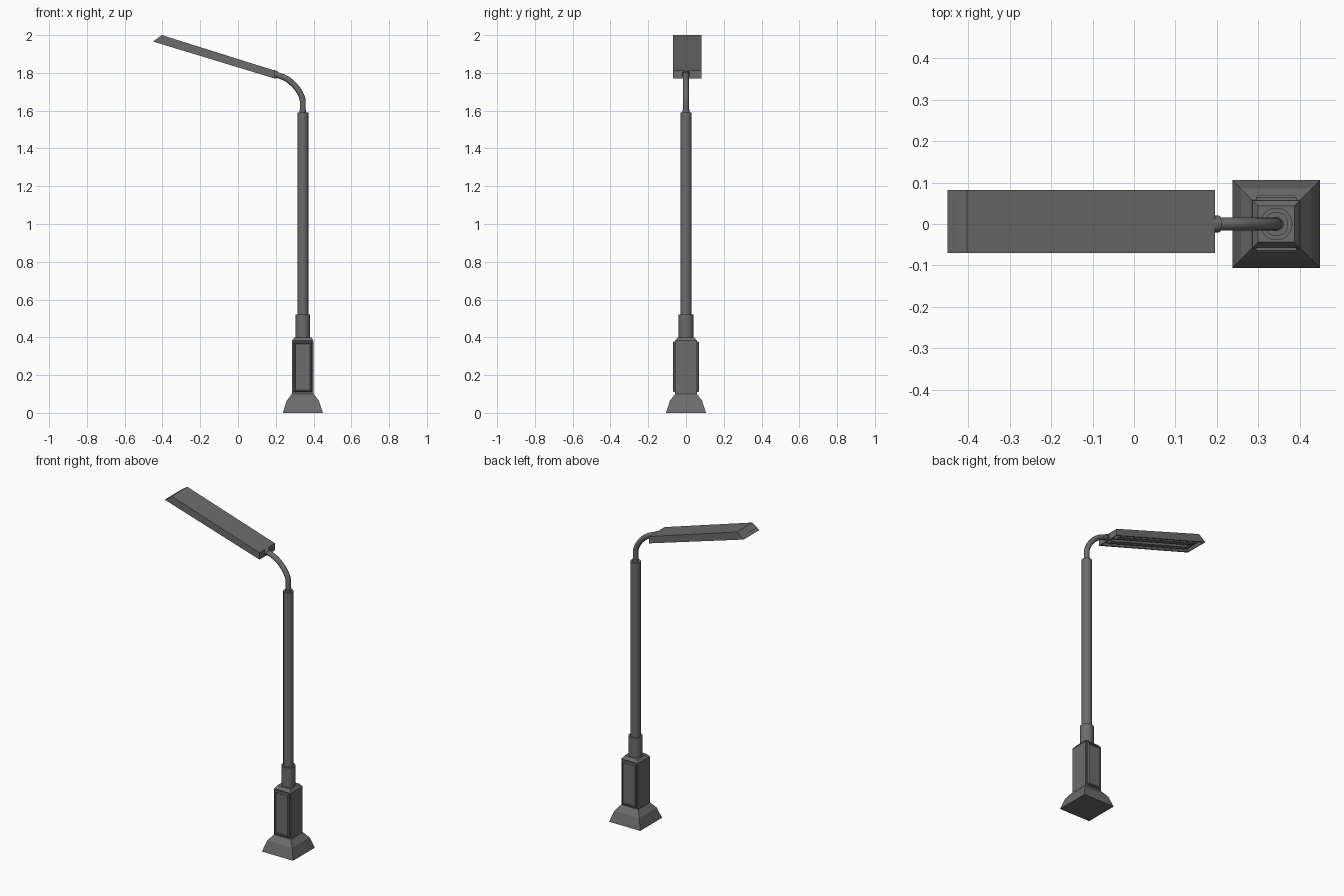
import bpy, bmesh, math
from mathutils import Vector, Matrix

if "Cube" in bpy.data.objects:
    bpy.data.objects.remove(bpy.data.objects["Cube"])

CX = 0.343  # post axis
METAL = bpy.data.materials.new("dark_metal")
METAL.diffuse_color = (0.15, 0.15, 0.15, 1)
METAL.use_nodes = True
METAL.node_tree.nodes["Principled BSDF"].inputs["Base Color"].default_value = METAL.diffuse_color


def finish(name, bm, smooth=False):
    bmesh.ops.recalc_face_normals(bm, faces=bm.faces)
    me = bpy.data.meshes.new(name)
    bm.to_mesh(me)
    bm.free()
    me.materials.append(METAL)
    ob = bpy.data.objects.new(name, me)
    bpy.context.collection.objects.link(ob)
    if smooth:
        bpy.context.view_layer.objects.active = ob
        ob.select_set(True)
        bpy.ops.object.shade_smooth_by_angle(angle=math.radians(35))
        ob.select_set(False)
    return ob


def loft(rings):
    bm = bmesh.new()
    loops = [[bm.verts.new(p) for p in r] for r in rings]
    n = len(loops[0])
    for a, b in zip(loops, loops[1:]):
        for i in range(n):
            bm.faces.new((a[i], a[(i + 1) % n], b[(i + 1) % n], b[i]))
    bm.faces.new(loops[0])
    bm.faces.new(loops[-1])
    return bm


def square(h, z):
    return [(CX + sx * h, sy * h, z) for sx, sy in ((-1, -1), (1, -1), (1, 1), (-1, 1))]


def circle(r, z, n=24):
    return [(CX + r * math.cos(math.tau * i / n), r * math.sin(math.tau * i / n), z) for i in range(n)]


# Square foot and pedestal
finish("foot", loft([square(0.106, 0), square(0.085, 0.065), square(0.058, 0.1)]))
finish("pedestal", loft([square(0.057, 0.1), square(0.057, 0.382), square(0.044, 0.4)]))

# Access panels, front and back, with a raised frame
for side, name in ((-1, "front_panel"), (1, "back_panel")):
    rings = []
    for h, y, inset in ((0.049, 0.055, 0), (0.049, 0.064, 0), (0.044, 0.07, 0.005),
                        (0.040, 0.07, 0.009), (0.038, 0.066, 0.012)):
        lo, hi = 0.11 + inset, 0.377 - inset
        rings.append([(CX - h, side * y, lo), (CX + h, side * y, lo),
                      (CX + h, side * y, hi), (CX - h, side * y, hi)])
    finish(name, loft(rings))

# Round collar, pole and arm ferrule
finish("collar", loft([circle(0.039, 0.39), circle(0.039, 0.52)]), True)
finish("pole", loft([circle(0.029, 0.5), circle(0.029, 1.591)]), True)
finish("arm_ferrule", loft([circle(0.0175, 1.58), circle(0.0175, 1.605)]), True)

# Bent arm: round ring swept along a path
d = Vector((-0.956, 0, 0.293))
corner = Vector((CX, 0, 1.747))
p0, p3 = corner - Vector((0, 0, 0.1)), corner + d * 0.12
p1, p2 = p0.lerp(corner, 0.48), p3.lerp(corner, 0.48)
path = [(Vector((CX, 0, 1.585)), Vector((0, 0, 1)))]
for i in range(11):
    t = i / 10
    u = 1 - t
    pos = p0 * u**3 + p1 * 3 * u * u * t + p2 * 3 * u * t * t + p3 * t**3
    tan = (p1 - p0) * u * u + (p2 - p1) * 2 * u * t + (p3 - p2) * t * t
    path.append((pos, tan.normalized()))
path.append((corner + d * 0.165, d))


def sweep(path, r, n=16):
    side = Vector((0, 1, 0))
    return loft([[p + r * (side * math.cos(math.tau * i / n) + side.cross(t) * math.sin(math.tau * i / n))
                  for i in range(n)] for p, t in path])


finish("arm", sweep(path, 0.0155), True)
finish("arm_socket", sweep([(corner + d * 0.144, d), (corner + d * 0.168, d)], 0.02), True)

# Slanted lamp head with a recessed underside
prof = [(0.195, 1.812), (-0.403, 2.0), (-0.45, 1.966), (0.195, 1.77)]
bm = loft([[(x, y, z) for x, z in prof] for y in (-0.07, 0.082)])
bmesh.ops.recalc_face_normals(bm, faces=bm.faces)
under = min(bm.faces, key=lambda f: f.normal.z)
bmesh.ops.inset_region(bm, faces=[under], thickness=0.012)
bmesh.ops.inset_region(bm, faces=[under], thickness=0.004, depth=-0.016)
finish("lamp_head", bm)

# Two light strips inside the recess
slope = math.atan2(0.196, 0.645)
for k, y in enumerate((-0.024, 0.036)):
    bm = bmesh.new()
    m = (Matrix.Translation((-0.12, y, 1.8765)) @ Matrix.Rotation(slope, 4, 'Y')
         @ Matrix.Diagonal((0.58, 0.032, 0.014, 1)))
    bmesh.ops.create_cube(bm, size=1, matrix=m)
    finish("light_strip_%d" % (k + 1), bm)
